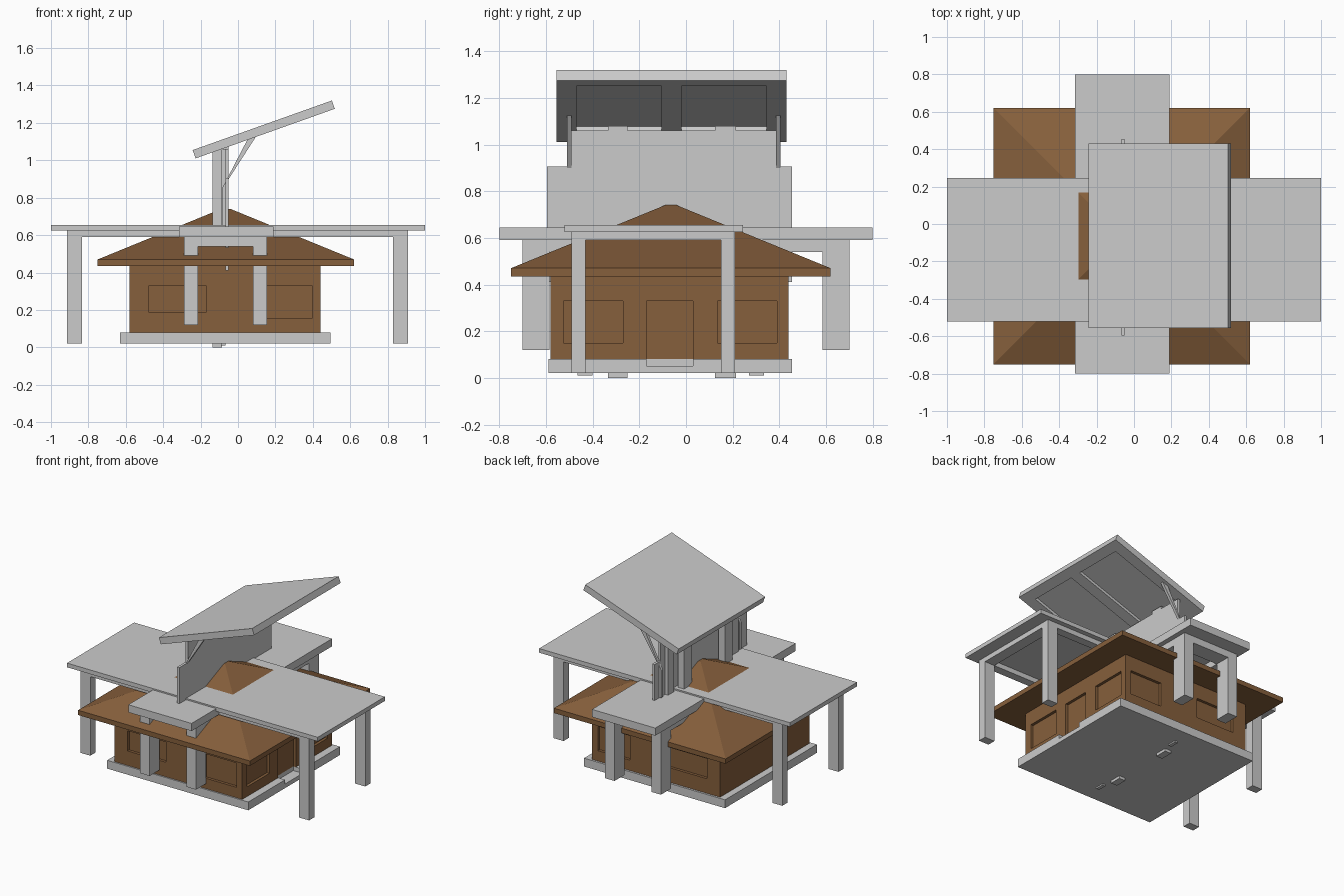
import bpy, bmesh, math
from mathutils import Matrix

if "Cube" in bpy.data.objects:
    bpy.data.objects.remove(bpy.data.objects["Cube"])


def mesh_object(name, bm, mat=None):
    bmesh.ops.recalc_face_normals(bm, faces=bm.faces)
    me = bpy.data.meshes.new(name)
    bm.to_mesh(me)
    bm.free()
    ob = bpy.data.objects.new(name, me)
    bpy.context.collection.objects.link(ob)
    if mat:
        me.materials.append(mat)
    return ob


def box(name, x, y, z, mat=None):
    bm = bmesh.new()
    bmesh.ops.create_cube(bm, size=1)
    for v in bm.verts:
        for i, (a, b) in enumerate((x, y, z)):
            v.co[i] = a if v.co[i] < 0 else b
    return mesh_object(name, bm, mat)


def extrude(name, pts, axis, a, b):
    # flat profile extruded along x or y from a to b
    bm = bmesh.new()
    put = (lambda u, w: (a, u, w)) if axis == 'x' else (lambda u, w: (u, a, w))
    face = bm.faces.new([bm.verts.new(put(u, w)) for u, w in pts])
    ext = bmesh.ops.extrude_face_region(bm, geom=[face])
    d = (b - a, 0, 0) if axis == 'x' else (0, b - a, 0)
    bmesh.ops.translate(bm, vec=d, verts=[g for g in ext['geom'] if isinstance(g, bmesh.types.BMVert)])
    return mesh_object(name, bm)


def carve(ob, *ranges):
    # cut a box-shaped recess
    cutter = box("cutter", *ranges)
    cutter.hide_render = True
    mod = ob.modifiers.new("recess", 'BOOLEAN')
    mod.operation, mod.solver, mod.object = 'DIFFERENCE', 'EXACT', cutter
    bpy.context.view_layer.objects.active = ob
    bpy.ops.object.modifier_apply(modifier=mod.name)
    bpy.data.objects.remove(cutter)


brown = bpy.data.materials.new("brown")
brown.diffuse_color = (0.24, 0.115, 0.045, 1)
brown.use_nodes = True
brown.node_tree.nodes["Principled BSDF"].inputs["Base Color"].default_value = brown.diffuse_color

# House walls with recessed windows and door
walls = box("house_walls", (-0.58, 0.44), (-0.58, 0.44), (0.08, 0.45), brown)
D = 0.02
for x, z0 in (((-0.475, -0.17), 0.185), ((0.14, 0.395), 0.155)):
    carve(walls, x, (-0.7, -0.58 + D), (z0, 0.33))
    carve(walls, x, (0.44 - D, 0.6), (z0, 0.33))
for y in ((-0.525, -0.27), (0.135, 0.39)):
    carve(walls, (0.44 - D, 0.6), y, (0.15, 0.33))
door = ((0.44 - D, 0.6), (-0.17, 0.03), (0.05, 0.33))
carve(walls, *door)
base = box("base_slab", (-0.63, 0.495), (-0.59, 0.455), (0.02, 0.08))
carve(base, *door)

# Hipped roof with a vertical eave band
bm = bmesh.new()
rings = []
for h, z in ((0.685, 0.435), (0.685, 0.47), (0.025, 0.74)):
    rings.append([bm.verts.new((-0.065 + sx * h, -0.065 + sy * h, z))
                  for sx, sy in ((-1, -1), (1, -1), (1, 1), (-1, 1))])
bm.faces.new(rings[0])
bm.faces.new(rings[2])
for lo, hi in zip(rings, rings[1:]):
    for i in range(4):
        j = (i + 1) % 4
        bm.faces.new((lo[i], lo[j], hi[j], hi[i]))
mesh_object("hip_roof", bm, brown)


def canopy(name, slab, xs, ys, z_leg, z_beam):
    # slab on four legs, with a beam frame between them
    box(name + "_slab", *slab)
    top = slab[2][0]
    for x in xs:
        for y in ys:
            box(name + "_leg", x, y, (z_leg, top))
        box(name + "_side_beam", x, (ys[0][1], ys[1][0]), (z_beam, top))
    for y in ys:
        box(name + "_cross_beam", (xs[0][1], xs[1][0]), y, (z_beam, top))


canopy("wide_canopy", ((-1, 1), (-0.52, 0.245), (0.625, 0.655)),
       ((-0.915, -0.835), (0.83, 0.91)), ((-0.49, -0.43), (0.15, 0.21)), 0.02, 0.59)
canopy("deep_canopy", ((-0.315, 0.19), (-0.8, 0.8), (0.59, 0.645)),
       ((-0.29, -0.215), (0.08, 0.155)), ((-0.70, -0.585), (0.585, 0.70)), 0.12, 0.54)

# Upright board with stepped shoulders
extrude("upright_board", [(-0.595, 0.41), (0.455, 0.41), (0.455, 0.905), (0.385, 0.905),
                          (0.385, 1.06), (-0.5, 1.06), (-0.5, 0.905), (-0.595, 0.905)],
        'x', -0.068, -0.05)

# Posts and ribs behind the board, reaching down through the base
for y in ((-0.335, -0.25), (0.125, 0.215)):
    box("rear_post", (-0.135, -0.085), y, (0, 1.065))
    box("post_cap", (-0.085, -0.05), y, (1.0, 1.08))
for y in ((-0.465, -0.4), (0.27, 0.335)):
    box("rear_rib", (-0.092, -0.068), y, (0.01, 1.06))

# Slanted braces
for y in (-0.51, 0.385):
    extrude("brace", [(-0.085, 0.65), (-0.05, 0.65), (-0.05, 0.90), (0.095, 1.125),
                      (0.05, 1.11), (-0.085, 0.85)], 'y', y, y + 0.02)

# Tilted top panel with two recesses underneath
panel = box("tilted_panel", (-0.395, 0.395), (-0.555, 0.43), (-0.0235, 0.0235))
for y in ((-0.47, -0.105), (-0.02, 0.345)):
    carve(panel, (-0.25, 0.32), y, (-0.1, -0.0035))
panel.data.transform(Matrix.Translation((0.1375, 0, 1.165)) @ Matrix.Rotation(-math.radians(19.6), 4, 'Y'))
